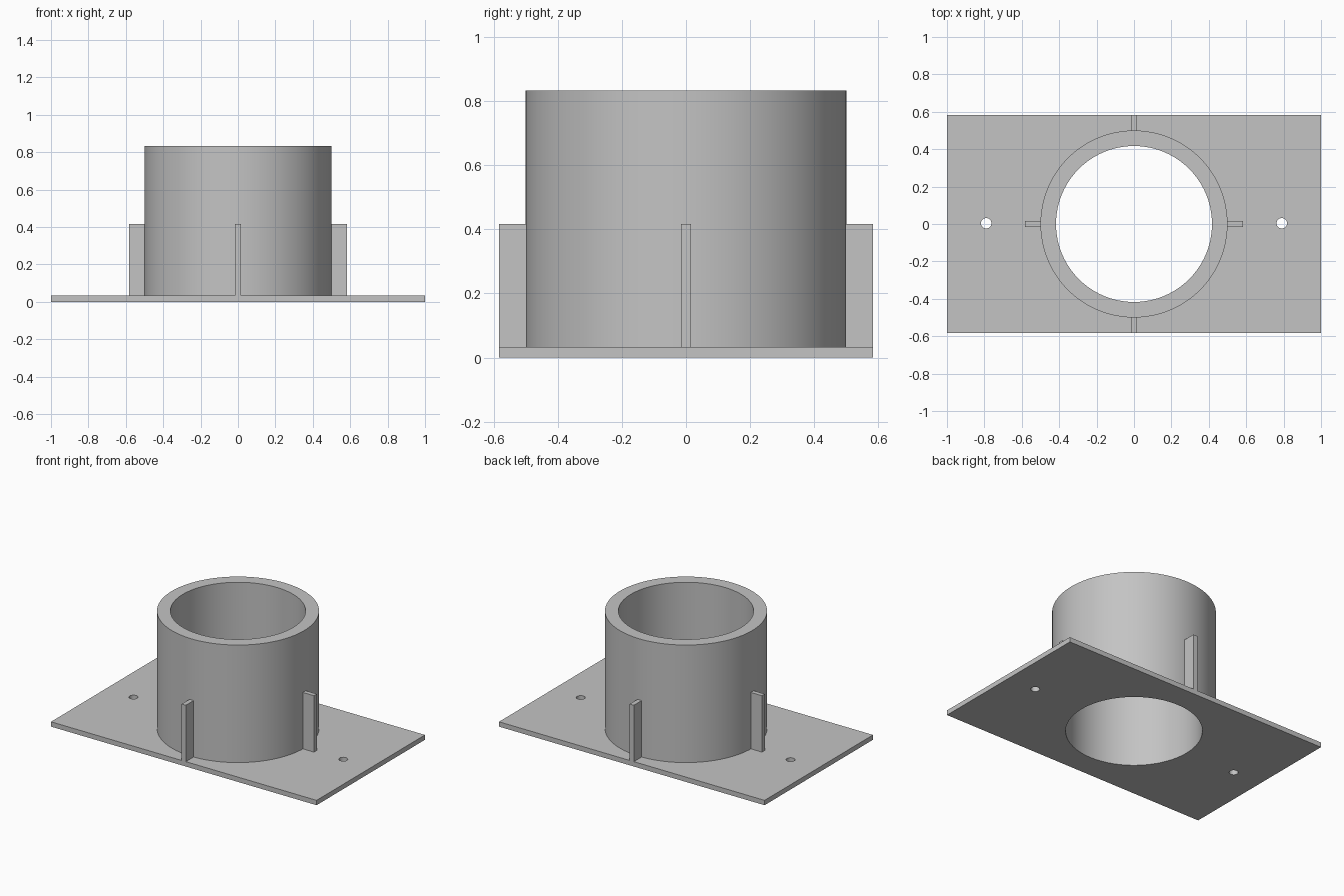
import bpy
import math

cube = bpy.data.objects.get("Cube")
if cube:
    bpy.data.objects.remove(cube, do_unlink=True)

PLATE_T = 0.033
HALF_DEPTH = 0.583
OUTER, INNER = 0.5, 0.417
TUBE_H, FIN_H, FIN_W = 0.833, 0.417, 0.031

grey = bpy.data.materials.new("light grey")
grey.use_nodes = True
colour = (0.55, 0.55, 0.55, 1)
grey.diffuse_color = colour
grey.node_tree.nodes["Principled BSDF"].inputs["Base Color"].default_value = colour


def box(name, x, y, z):
    """Box given by its (min, max) range on each axis."""
    bpy.ops.mesh.primitive_cube_add(size=1, location=[sum(r) / 2 for r in (x, y, z)])
    ob = bpy.context.object
    ob.name = name
    ob.scale = [r[1] - r[0] for r in (x, y, z)]
    bpy.ops.object.transform_apply(location=True, rotation=False, scale=True)
    ob.data.materials.append(grey)
    return ob


def cylinder(name, radius, z, x=0, y=0, sides=96):
    bpy.ops.mesh.primitive_cylinder_add(vertices=sides, radius=radius, depth=z[1] - z[0],
                                        location=(x, y, sum(z) / 2))
    ob = bpy.context.object
    ob.name = name
    ob.data.materials.append(grey)
    return ob


def cut(ob, *cutters):
    for cutter in cutters:
        mod = ob.modifiers.new("cut", 'BOOLEAN')
        mod.operation = 'DIFFERENCE'
        mod.solver = 'EXACT'
        mod.object = cutter
        bpy.context.view_layer.objects.active = ob
        bpy.ops.object.modifier_apply(modifier=mod.name)


def smooth(ob):
    bpy.ops.object.select_all(action='DESELECT')
    ob.select_set(True)
    bpy.context.view_layer.objects.active = ob
    bpy.ops.object.shade_smooth_by_angle(angle=math.radians(30))


# Base plate and upright tube
plate = box("base_plate", (-1, 1), (-HALF_DEPTH, HALF_DEPTH), (0, PLATE_T))
tube = cylinder("tube", OUTER, (PLATE_T, TUBE_H))

# Bore through both, and the two screw holes
bore = cylinder("bore_cutter", INNER, (-0.1, 1))
screws = [cylinder("screw_cutter", 0.028, (-0.1, 0.1), s * 0.79, 0.004, 32) for s in (-1, 1)]
cut(plate, bore, *screws)
cut(tube, bore)
for helper in (bore, *screws):
    bpy.data.objects.remove(helper, do_unlink=True)
smooth(plate)
smooth(tube)

# Four upright fins, sunk slightly into the tube wall
for i, side in enumerate(("left", "back", "right", "front")):
    fin = box(side + "_fin", (OUTER - 0.02, HALF_DEPTH), (-FIN_W / 2, FIN_W / 2), (PLATE_T, FIN_H))
    fin.rotation_euler.z = i * math.pi / 2
    bpy.ops.object.transform_apply(location=True, rotation=True, scale=True)
